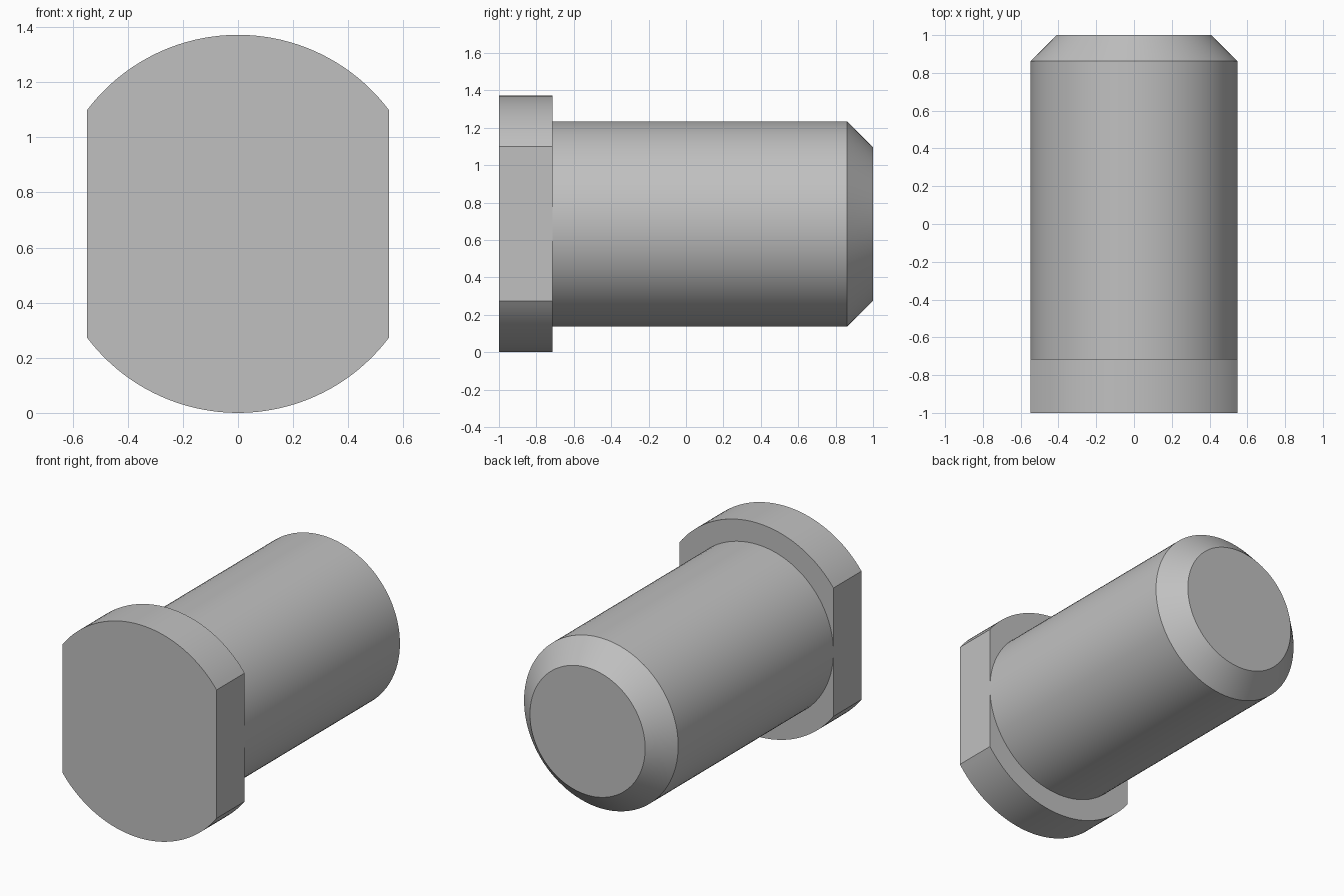
import bpy
import bmesh
from math import acos, cos, sin, pi, radians

cube = bpy.data.objects.get("Cube")
if cube:
    bpy.data.objects.remove(cube, do_unlink=True)

HEAD_R = 0.686
SHAFT_R = 0.548
TIP_R = 0.41
FRONT, SHOULDER, CHAMFER, BACK = -1.0, -0.715, 0.862, 1.0

steel = bpy.data.materials.new("grey_steel")
steel.use_nodes = True
grey = (0.53, 0.53, 0.53, 1)
steel.diffuse_color = grey
steel.node_tree.nodes["Principled BSDF"].inputs["Base Color"].default_value = grey


def loft(name, sections, cap_start=True):
    """Skin equal-length outlines given as (y, [(x, z), ...]) along the pin axis."""
    bm = bmesh.new()
    rings = [[bm.verts.new((x, y, z + HEAD_R)) for x, z in outline]
             for y, outline in sections]
    for a, b in zip(rings, rings[1:]):
        for i in range(len(a)):
            j = (i + 1) % len(a)
            bm.faces.new((a[i], a[j], b[j], b[i]))
    if cap_start:
        bm.faces.new(rings[0])
    bm.faces.new(rings[-1])
    bmesh.ops.recalc_face_normals(bm, faces=bm.faces)
    mesh = bpy.data.meshes.new(name)
    bm.to_mesh(mesh)
    bm.free()
    mesh.materials.append(steel)
    obj = bpy.data.objects.new(name, mesh)
    bpy.context.collection.objects.link(obj)
    bpy.ops.object.select_all(action='DESELECT')
    obj.select_set(True)
    bpy.context.view_layer.objects.active = obj
    bpy.ops.object.shade_smooth_by_angle(angle=radians(30))
    return obj


def circle(r, n=96):
    return [(r * cos(2 * pi * i / n), r * sin(2 * pi * i / n)) for i in range(n)]


# Head: a disc with two flats level with the sides of the shaft
start = acos(SHAFT_R / HEAD_R)
steps = 40
angles = [start + (pi - 2 * start) * i / steps for i in range(steps + 1)]
arc = [(HEAD_R * cos(a), HEAD_R * sin(a)) for a in angles]
outline = arc + [(-x, -z) for x, z in arc]
loft("head", [(FRONT, outline), (SHOULDER, outline)])

# Shaft: a round bar with a chamfered end, open where it meets the head
loft("shaft", [(SHOULDER, circle(SHAFT_R)), (CHAMFER, circle(SHAFT_R)),
               (BACK, circle(TIP_R))], cap_start=False)
